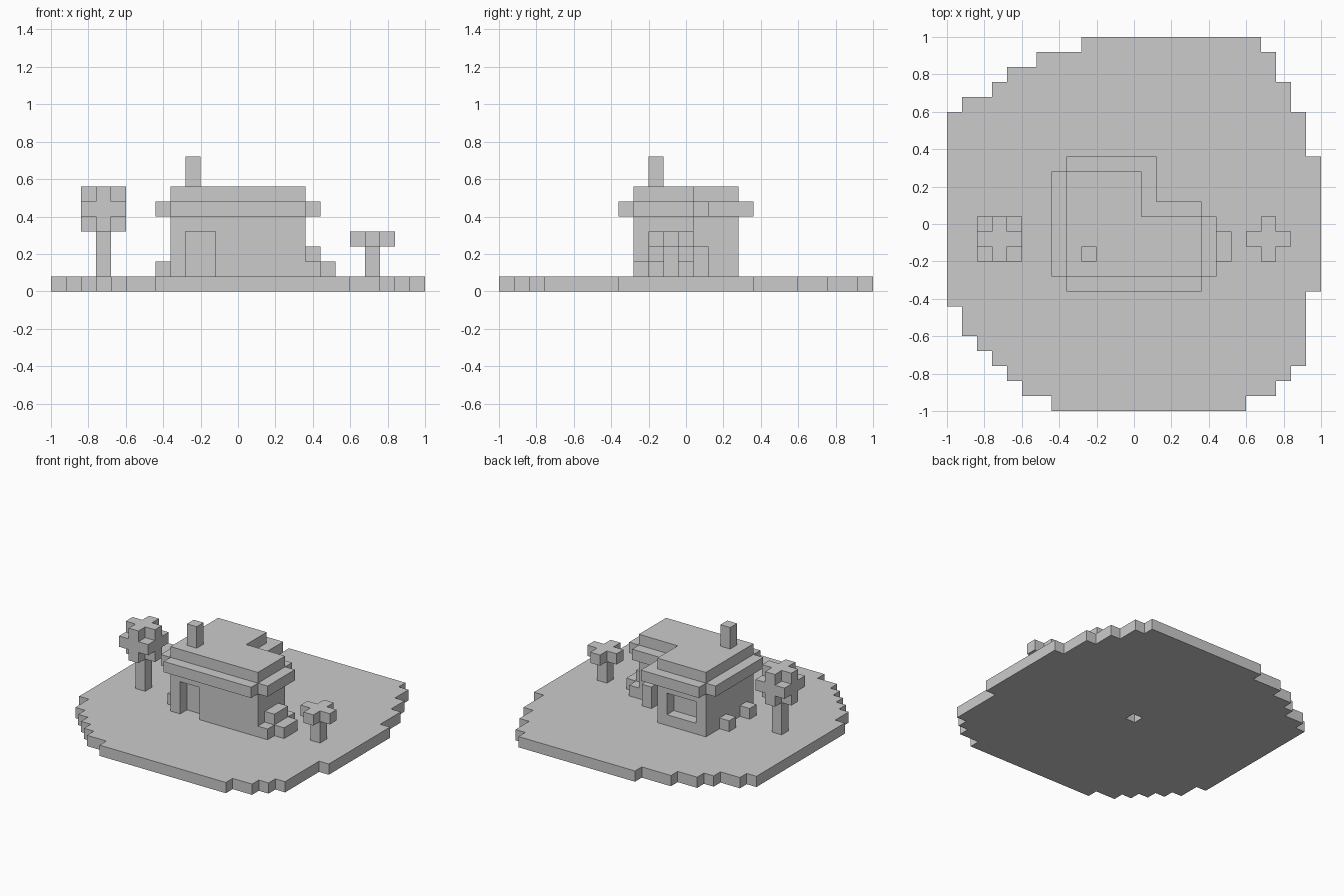
import bpy, bmesh
from mathutils import Vector

if "Cube" in bpy.data.objects:
    bpy.data.objects.remove(bpy.data.objects["Cube"])

S = 0.08  # edge of one block; the model is a 25 x 25 block grid


def box(x0, x1, y0, y1, z0, z1):
    """Set of blocks filling a range of grid lines."""
    return {(x, y, z) for x in range(x0, x1) for y in range(y0, y1) for z in range(z0, z1)}


def footprint(z0, z1):
    """L-shaped house plan."""
    return box(8, 17, 9, 13, z0, z1) | box(8, 13, 13, 16, z0, z1)


parts = {}

# Rounded ground plate: (first column, end column, number of rows), front to back
ground, row = set(), 0
for a, b, n in [(7, 20, 1), (5, 22, 1), (4, 23, 1), (3, 24, 1), (2, 24, 1), (1, 24, 2),
                (0, 24, 1), (0, 25, 9), (0, 24, 3), (1, 23, 1), (3, 23, 1), (4, 22, 1),
                (6, 22, 1), (9, 21, 1)]:
    ground |= box(a, b, row, row + n, 0, 1)
    row += n
parts["ground"] = ground - {(12, 12, 0)}

# House walls with recessed front door and back window
parts["house_walls"] = footprint(1, 5) - box(9, 11, 9, 10, 1, 4) - box(9, 12, 15, 16, 2, 4)

# Roof: wide eaves layer, top layer and chimney
parts["roof_eaves"] = (box(7, 18, 9, 13, 5, 6) | box(8, 17, 8, 14, 5, 6)
                       | box(7, 14, 9, 16, 5, 6) | box(8, 14, 8, 17, 5, 6))
parts["roof_top"] = footprint(6, 7)
parts["chimney"] = box(9, 10, 10, 11, 7, 9)

# Bushes against the walls
parts["right_bush"] = (box(17, 18, 9, 13, 1, 2) | box(18, 19, 10, 12, 1, 2)
                       | box(17, 18, 10, 12, 2, 3))
parts["left_bushes"] = box(7, 8, 13, 14, 1, 2) | box(7, 8, 10, 11, 1, 2)
parts["corner_bush"] = box(15, 16, 13, 14, 1, 3)

# Large tree: cube crown without its eight corners
parts["large_tree_trunk"] = box(3, 4, 11, 12, 1, 4)
parts["large_tree_crown"] = box(2, 5, 10, 13, 4, 7) - {
    (x, y, z) for x in (2, 4) for y in (10, 12) for z in (4, 6)}

# Small tree: flat cross crown
parts["small_tree_trunk"] = box(21, 22, 11, 12, 1, 3)
parts["small_tree_crown"] = box(20, 23, 11, 12, 3, 4) | box(21, 22, 10, 13, 3, 4)

solid = set().union(*parts.values())


def build(name, cells):
    """Skin the blocks, leaving out faces buried between blocks, and merge flat areas."""
    bm = bmesh.new()
    for c in sorted(cells):
        centre = Vector(c) + Vector((0.5, 0.5, 0.5))
        for axis in range(3):
            for sign in (-1, 1):
                near = list(c)
                near[axis] += sign
                if tuple(near) in solid:
                    continue
                n, u = Vector((0, 0, 0)), Vector((0, 0, 0))
                n[axis] = sign * 0.5
                u[(axis + 1) % 3] = 0.5
                v = n.cross(u) * 2
                pts = [centre + n + p for p in (-u - v, u - v, u + v, -u + v)]
                bm.faces.new([bm.verts.new((p - Vector((12.5, 12.5, 0))) * S) for p in pts])
    bmesh.ops.remove_doubles(bm, verts=bm.verts, dist=0.001)
    bmesh.ops.dissolve_limit(bm, angle_limit=0.01, verts=bm.verts, edges=bm.edges)
    mesh = bpy.data.meshes.new(name)
    bm.to_mesh(mesh)
    bm.free()
    bpy.context.collection.objects.link(bpy.data.objects.new(name, mesh))


for name, cells in parts.items():
    build(name, cells)
